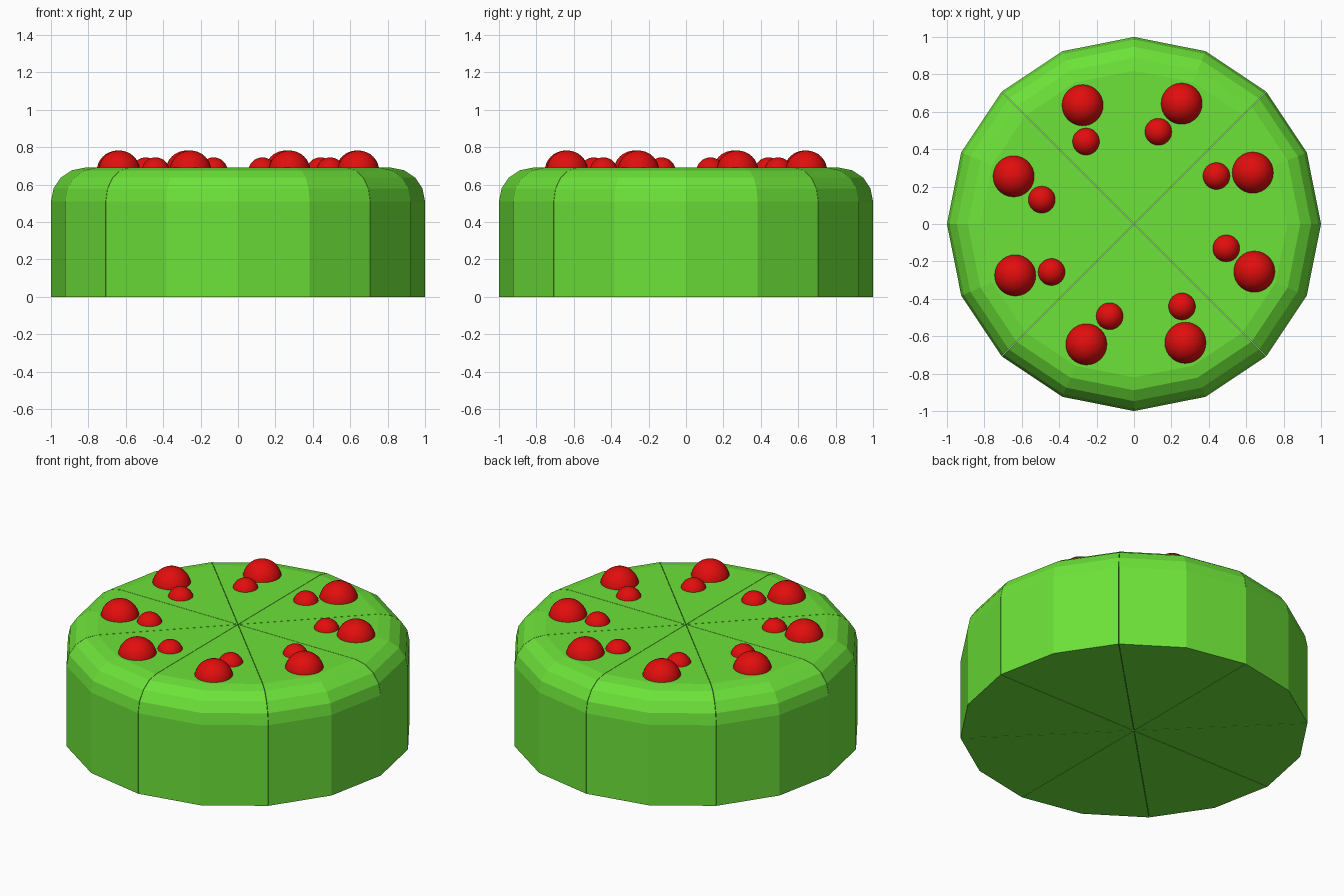
import bpy, bmesh
from math import sin, cos, pi, radians
from mathutils import Vector

cube = bpy.data.objects.get("Cube")
if cube:
    bpy.data.objects.remove(cube)

SLICES = 8
STEP = 2 * pi / SLICES
HEIGHT, ROUND, GAP = 0.69, 0.18, 0.003


def make_material(name, rgb):
    mat = bpy.data.materials.new(name)
    mat.use_nodes = True
    colour = (*rgb, 1.0)
    mat.diffuse_color = colour
    mat.node_tree.nodes["Principled BSDF"].inputs["Base Color"].default_value = colour
    return mat


green = make_material("green icing", (0.15, 0.76, 0.04))
red = make_material("berry red", (0.76, 0.004, 0.004))


def finish(bm, name, mat):
    bmesh.ops.recalc_face_normals(bm, faces=bm.faces)
    mesh = bpy.data.meshes.new(name)
    bm.to_mesh(mesh)
    bm.free()
    mesh.materials.append(mat)
    obj = bpy.data.objects.new(name, mesh)
    bpy.context.collection.objects.link(obj)
    return obj


def polar(radius, angle, z):
    return Vector((radius * cos(angle), radius * sin(angle), z))


def cake_slice(index):
    """Closed wedge with two flat outer sides and a rounded top rim."""
    start = index * STEP
    shift = polar(GAP, start + STEP / 2, 0)
    rim = 1 - GAP
    profile = [(rim, 0)]
    for k in range(5):
        a = k * pi / 8
        profile.append((rim - ROUND * (1 - cos(a)), HEIGHT - ROUND * (1 - sin(a))))
    bm = bmesh.new()
    bottom = bm.verts.new(shift)
    top = bm.verts.new(shift + Vector((0, 0, HEIGHT)))
    columns = [[bm.verts.new(polar(r, start + j * STEP / 2, z) + shift)
                for r, z in profile] for j in range(3)]
    # Outer wall and rounded rim
    for a, b in zip(columns, columns[1:]):
        for k in range(len(profile) - 1):
            bm.faces.new((a[k], b[k], b[k + 1], a[k + 1]))
    # Cut sides, top and base
    bm.faces.new([bottom] + columns[0] + [top])
    bm.faces.new([bottom] + columns[-1] + [top])
    bm.faces.new([top] + [c[-1] for c in columns])
    bm.faces.new([bottom] + [c[0] for c in columns])
    finish(bm, f"cake_slice_{index + 1}", green)


def berry(name, radius, distance, angle):
    bm = bmesh.new()
    bmesh.ops.create_uvsphere(bm, u_segments=32, v_segments=16, radius=radius)
    for face in bm.faces:
        face.smooth = True
    obj = finish(bm, name, red)
    obj.location = polar(distance, angle, 0.67)


# Each slice carries one large and one small berry
for i in range(SLICES):
    cake_slice(i)
    berry(f"large_berry_{i + 1}", 0.112, 0.692, radians(23.4) + i * STEP)
    berry(f"small_berry_{i + 1}", 0.075, 0.51, radians(30.2) + i * STEP)
